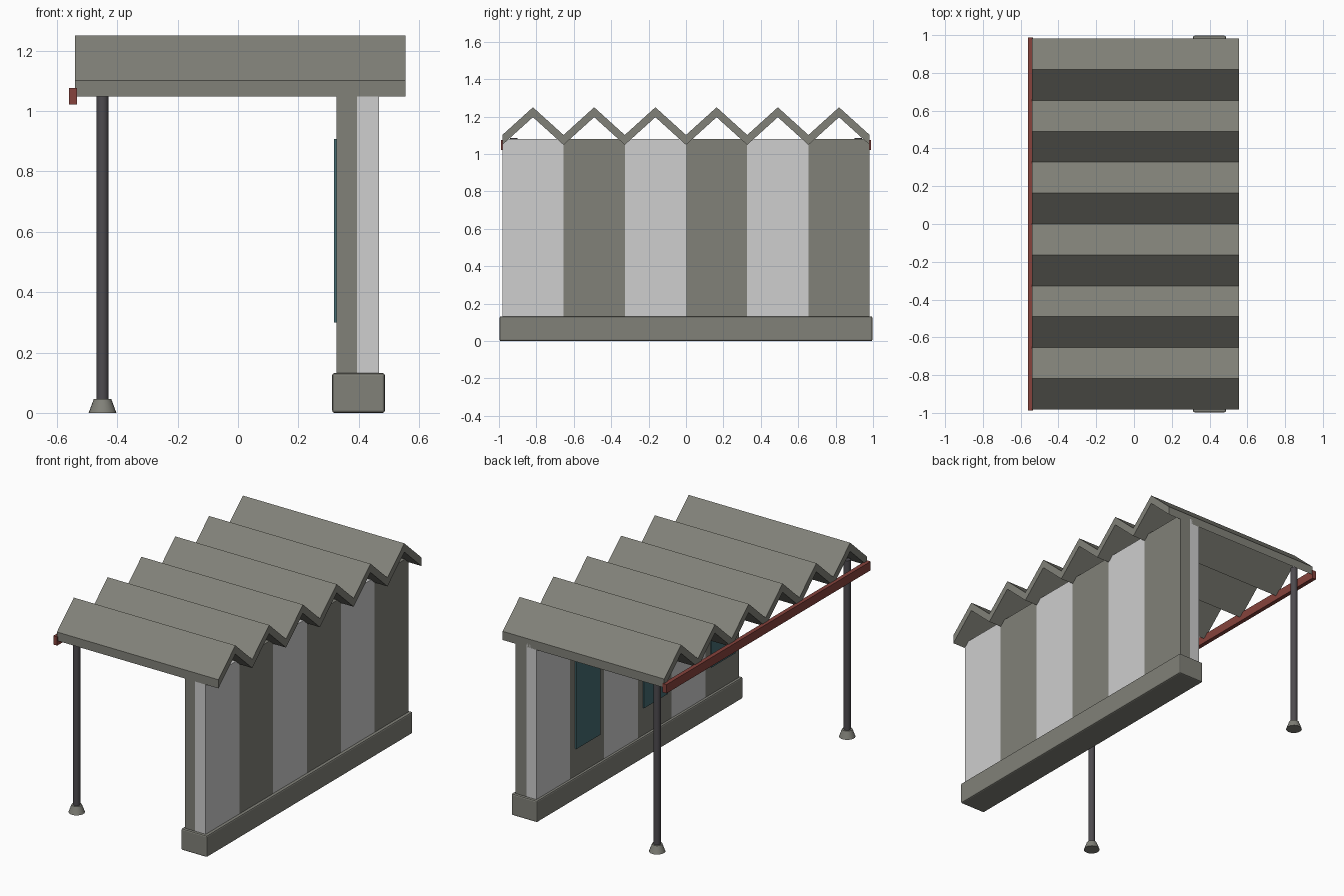
import bpy
import bmesh

cube = bpy.data.objects.get("Cube")
if cube:
    bpy.data.objects.remove(cube, do_unlink=True)


def material(name, colour):
    mat = bpy.data.materials.new(name)
    mat.use_nodes = True
    mat.diffuse_color = (*colour, 1)
    mat.node_tree.nodes["Principled BSDF"].inputs["Base Color"].default_value = (*colour, 1)
    return mat


CONCRETE = material("warm grey concrete", (0.22, 0.22, 0.19))
PLASTER = material("pale plaster", (0.62, 0.62, 0.62))
STEEL = material("dark steel", (0.075, 0.07, 0.078))
RED = material("red paint", (0.24, 0.055, 0.045))
TEAL = material("teal glass", (0.06, 0.15, 0.17))

HALF = 0.982            # half the length of roof and wall
BAY = HALF / 3          # one fold of the roof, one wall panel


def add_object(name, bm, mat):
    bmesh.ops.recalc_face_normals(bm, faces=bm.faces)
    mesh = bpy.data.meshes.new(name)
    bm.to_mesh(mesh)
    bm.free()
    mesh.materials.append(mat)
    obj = bpy.data.objects.new(name, mesh)
    bpy.context.collection.objects.link(obj)
    return obj


def box(name, x, y, z, mat, bevel=0):
    """Box from (low, high) pairs on each axis."""
    bm = bmesh.new()
    bmesh.ops.create_cube(bm, size=1)
    for v in bm.verts:
        v.co = [(a + b) / 2 + c * (b - a) for (a, b), c in zip((x, y, z), v.co)]
    obj = add_object(name, bm, mat)
    if bevel:
        mod = obj.modifiers.new("rounded edges", "BEVEL")
        mod.width = bevel
        mod.segments = 2
    return obj


def cone(name, x, y, z, r_low, r_high, mat):
    bm = bmesh.new()
    bmesh.ops.create_cone(bm, cap_ends=True, segments=20, radius1=r_low,
                          radius2=r_high, depth=z[1] - z[0])
    bmesh.ops.translate(bm, verts=bm.verts, vec=(x, y, (z[0] + z[1]) / 2))
    for f in bm.faces:
        f.smooth = len(f.verts) == 4
    for e in bm.edges:
        e.smooth = all(f.smooth for f in e.link_faces)
    return add_object(name, bm, mat)


# Folded roof: a zigzag strip extruded across the shelter
top = [(-HALF + i * BAY / 2, 1.25 if i % 2 else 1.102) for i in range(13)]
bm = bmesh.new()
rows = [[bm.verts.new((x, y, z - drop)) for y, z in top]
        for x, drop in ((-0.54, 0), (0.555, 0), (0.555, 0.053), (-0.54, 0.053))]
for a, b in zip(rows, rows[1:] + rows[:1]):
    for i in range(12):
        bm.faces.new((a[i], a[i + 1], b[i + 1], b[i]))
for i in (0, 12):
    bm.faces.new([row[i] for row in rows])
add_object("folded_roof", bm, CONCRETE)

# Wall: paired panels, the two colours swapping sides in each bay
for i in range(6):
    y0 = -HALF + i * BAY
    inner, outer = (CONCRETE, PLASTER) if i % 2 == 0 else (PLASTER, CONCRETE)
    span, height = (y0, y0 + BAY), (0.12, 1.08)
    box(f"inner_wall_panel_{i + 1}", (0.327, 0.395), span, height, inner)
    box(f"outer_wall_panel_{i + 1}", (0.395, 0.468), span, height, outer)
    if i % 2 == 0:
        mid = y0 + BAY / 2
        box(f"notice_pane_{i // 2 + 1}", (0.318, 0.327),
            (mid - 0.115, mid + 0.115), (0.30, 0.908), TEAL)

# Plinth under the wall
box("wall_plinth", (0.312, 0.487), (-0.997, 0.997), (0, 0.132), CONCRETE, 0.008)

# Posts with tapered feet
for side, y in (("front", -0.92), ("back", 0.92)):
    cone(f"{side}_post", -0.449, y, (0.03, 1.085), 0.02, 0.02, STEEL)
    cone(f"{side}_post_foot", -0.449, y, (0, 0.046), 0.046, 0.029, CONCRETE)

# Edge beam along the open side
box("edge_beam", (-0.56, -0.534), (-0.988, 0.988), (1.022, 1.076), RED)
